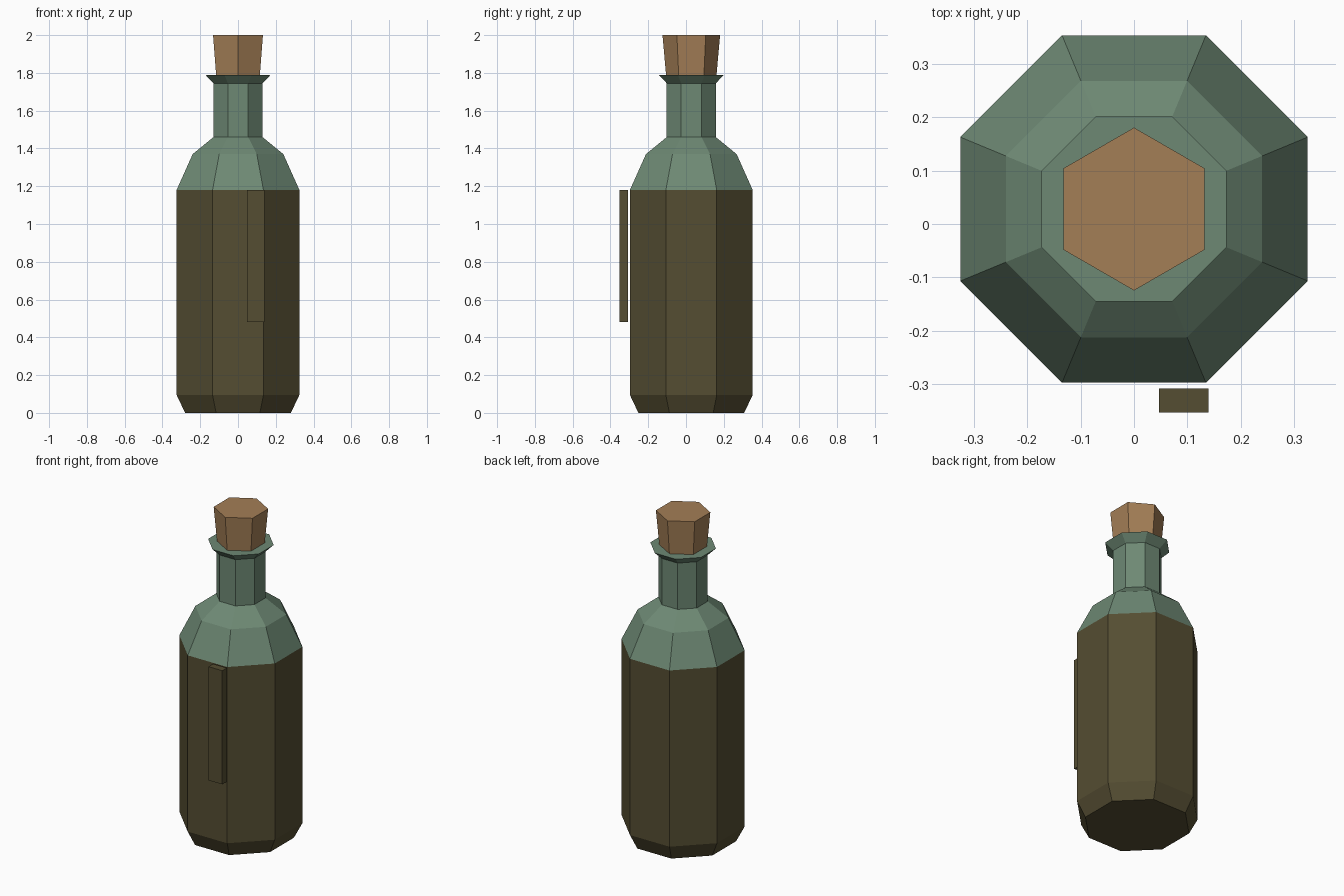
import bpy
import bmesh
import math

cube = bpy.data.objects.get("Cube")
if cube:
    bpy.data.objects.remove(cube, do_unlink=True)


def make_material(name, rgb):
    mat = bpy.data.materials.new(name)
    mat.use_nodes = True
    mat.diffuse_color = (*rgb, 1)
    mat.node_tree.nodes["Principled BSDF"].inputs["Base Color"].default_value = (*rgb, 1)
    return mat


glass = make_material("green glass", (0.155, 0.25, 0.175))
liquid = make_material("dark olive liquid", (0.09, 0.075, 0.032))
cork_brown = make_material("cork brown", (0.37, 0.21, 0.093))

AXIS_Y = 0.028  # the bottle stands slightly behind the centre


def lathe(name, profile, sides, turn, materials):
    """Stack rings of (distance to flat side, height) and cap both ends."""
    bm = bmesh.new()
    rings = []
    for apothem, z in profile:
        radius = apothem / math.cos(math.pi / sides)
        ring = []
        for i in range(sides):
            a = turn + math.tau * i / sides
            ring.append(bm.verts.new((radius * math.cos(a), AXIS_Y + radius * math.sin(a), z)))
        rings.append(ring)
    for low, high in zip(rings, rings[1:]):
        for i in range(sides):
            j = (i + 1) % sides
            bm.faces.new((low[i], low[j], high[j], high[i]))
    bm.faces.new(rings[0][::-1])
    bm.faces.new(rings[-1])
    return finish(name, bm, materials)


def finish(name, bm, materials):
    bmesh.ops.recalc_face_normals(bm, faces=bm.faces)
    mesh = bpy.data.meshes.new(name)
    bm.to_mesh(mesh)
    bm.free()
    for mat in materials:
        mesh.materials.append(mat)
    obj = bpy.data.objects.new(name, mesh)
    bpy.context.collection.objects.link(obj)
    return obj


# Octagonal bottle: chamfered foot, body, shoulder, neck and flared lip
bottle = lathe("bottle", [(0.28, 0), (0.325, 0.095), (0.325, 1.18), (0.24, 1.37),
                          (0.13, 1.46), (0.13, 1.745), (0.173, 1.79)],
               8, math.pi / 8, [glass, liquid])

# The filled part below the shoulder is dark
for face in bottle.data.polygons:
    face.material_index = 1 if face.center.z < 1.18 else 0

# Tapered hexagonal stopper
lathe("cork", [(0.115, 1.78), (0.132, 2.0)], 6, math.pi / 6, [cork_brown])

# Narrow label plate floating just off the front
bm = bmesh.new()
bmesh.ops.create_cube(bm, size=1)
bmesh.ops.scale(bm, vec=(0.093, 0.045, 0.7), verts=bm.verts)
bmesh.ops.translate(bm, vec=(0.093, -0.33, 0.83), verts=bm.verts)
finish("front_label", bm, [liquid])
